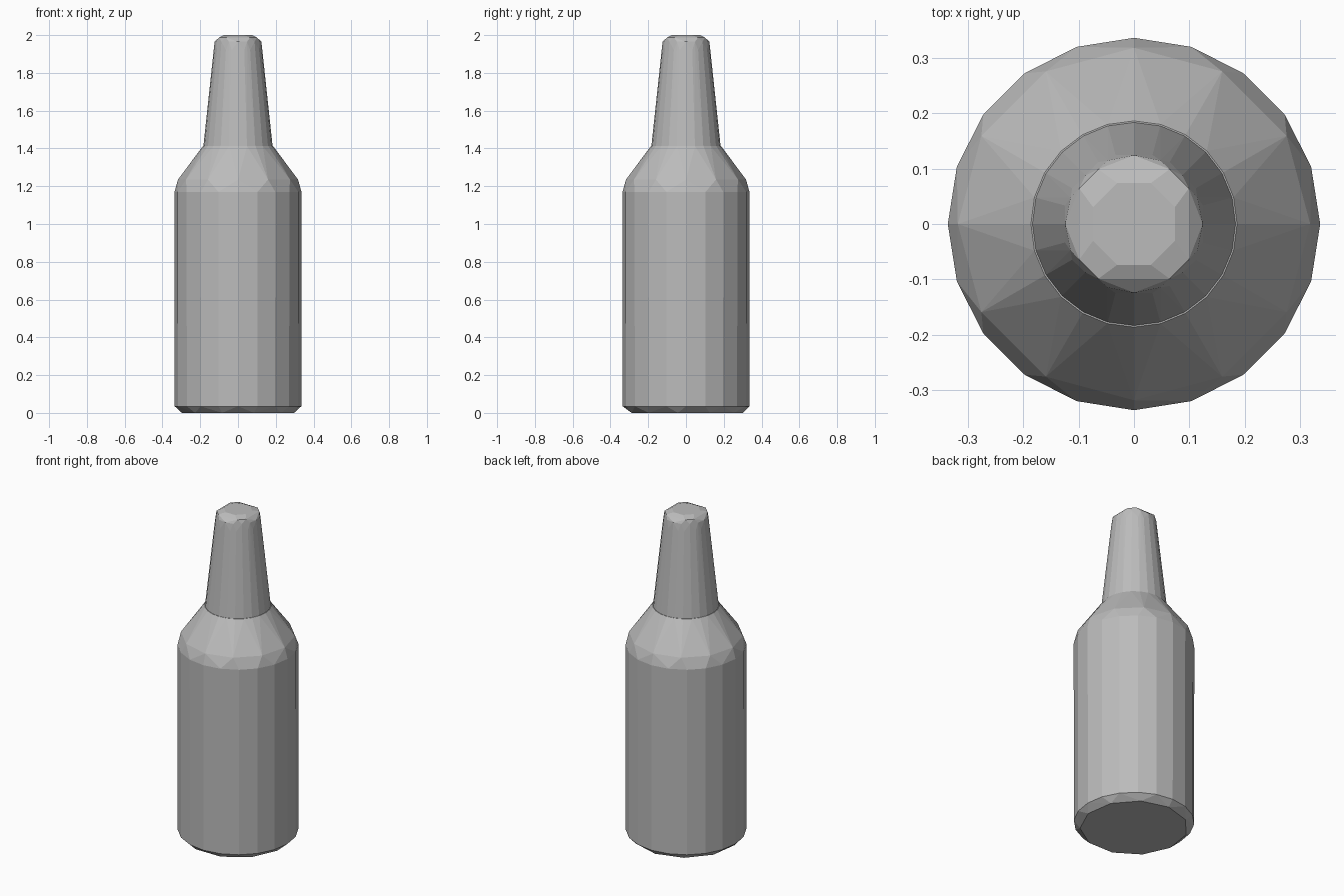
import bpy, bmesh
from math import sin, cos, radians

cube = bpy.data.objects.get("Cube")
if cube:
    bpy.data.objects.remove(cube, do_unlink=True)

grey = bpy.data.materials.new("plain grey")
grey.use_nodes = True
colour = (0.5, 0.5, 0.5, 1)
grey.diffuse_color = colour
grey.node_tree.nodes["Principled BSDF"].inputs["Base Color"].default_value = colour


def even(count, start=90):
    return [start + 360 * i / count for i in range(count)]


def faceted_solid(name, rings):
    """Convex faceted solid through rings of (radius, height, angles)."""
    bm = bmesh.new()
    for radius, z, angles in rings:
        for a in map(radians, angles):
            bm.verts.new((radius * cos(a), radius * sin(a), z))
    hull = bmesh.ops.convex_hull(bm, input=bm.verts[:])
    loose = {v for v in hull["geom_interior"] if isinstance(v, bmesh.types.BMVert)}
    bmesh.ops.delete(bm, geom=list(loose), context="VERTS")
    bmesh.ops.dissolve_limit(bm, angle_limit=radians(0.5),
                             verts=bm.verts[:], edges=bm.edges[:])
    bmesh.ops.recalc_face_normals(bm, faces=bm.faces[:])
    mesh = bpy.data.meshes.new(name)
    bm.to_mesh(mesh)
    bm.free()
    mesh.materials.append(grey)
    obj = bpy.data.objects.new(name, mesh)
    bpy.context.collection.objects.link(obj)
    return obj


# Body: coarse base, many-sided wall, coarse sloping shoulder
faceted_solid("bottle_body", [
    (0.30, 0.0, even(11)),
    (0.335, 0.035, even(20)),
    (0.336, 1.17, even(20)),
    (0.318, 1.235, even(12)),
    (0.186, 1.412, even(24)),
])

# Neck: tapered tube closed by a squarish rounded tip
corners = [q + a for q in (0, 90, 180, 270) for a in (33, 57)]
faceted_solid("bottle_neck", [
    (0.184, 1.405, even(24)),
    (0.129, 1.92, even(24)),
    (0.124, 1.965, even(16)),
    (0.118, 1.988, corners),
    (0.08, 2.0, even(8, 22.5)),
])
